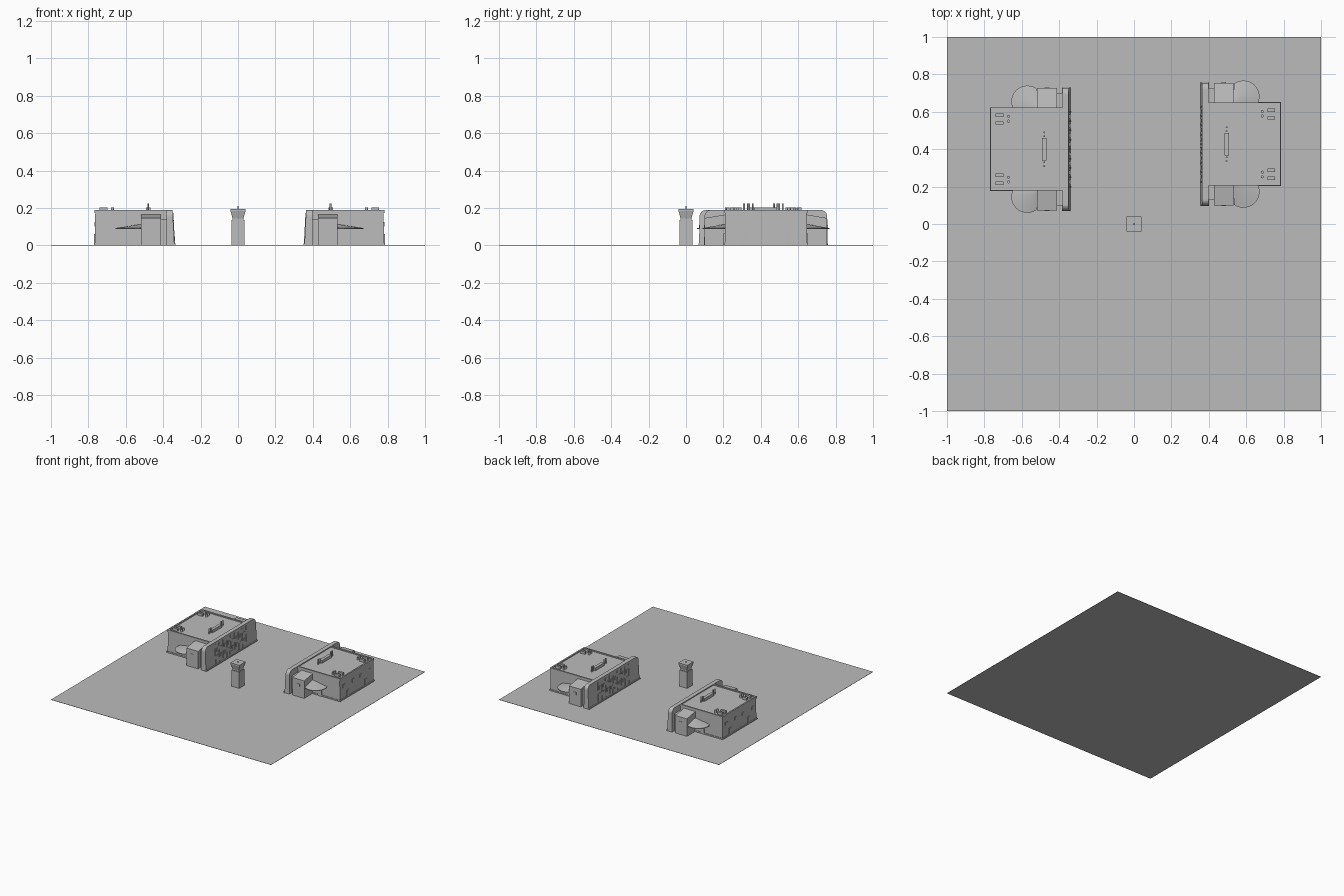
import bpy, bmesh, math
from mathutils import Vector

cube = bpy.data.objects.get("Cube")
if cube:
    bpy.data.objects.remove(cube, do_unlink=True)

grey = bpy.data.materials.new("plain grey")
grey.use_nodes = True
grey.diffuse_color = (0.5, 0.5, 0.5, 1)
grey.node_tree.nodes["Principled BSDF"].inputs["Base Color"].default_value = (0.5, 0.5, 0.5, 1)


def finish(name, bm):
    bmesh.ops.recalc_face_normals(bm, faces=bm.faces[:])
    mesh = bpy.data.meshes.new(name)
    bm.to_mesh(mesh)
    bm.free()
    mesh.materials.append(grey)
    obj = bpy.data.objects.new(name, mesh)
    bpy.context.collection.objects.link(obj)
    return obj


def loft(name, lower, upper):
    """Closed solid between two matching outlines."""
    bm = bmesh.new()
    a = [bm.verts.new(p) for p in lower]
    b = [bm.verts.new(p) for p in upper]
    n = len(a)
    bm.faces.new(a)
    bm.faces.new(b)
    for i in range(n):
        j = (i + 1) % n
        bm.faces.new((a[i], a[j], b[j], b[i]))
    return finish(name, bm)


def rect(x, y, hx, hy, z):
    return [Vector((x + i * hx, y + j * hy, z)) for i, j in ((-1, -1), (1, -1), (1, 1), (-1, 1))]


def ring(x, y, r, z, n=12):
    return [Vector((x + r * math.cos(math.tau * i / n), y + r * math.sin(math.tau * i / n), z))
            for i in range(n)]


class Building:
    """u runs back from the facade, v runs along it from the middle."""

    def __init__(self, side, x0, y0, flip):
        self.side, self.x0, self.y0, self.flip = side, x0, y0, flip

    def at(self, u, v, z):
        return Vector((self.x0 + self.flip * u, self.y0 + v, z))

    def solid(self, part, lower, upper):
        return loft(self.side + "_" + part, [self.at(*p) for p in lower], [self.at(*p) for p in upper])

    def box(self, part, u0, u1, v0, v1, z0, z1):
        base = ((u0, v0), (u1, v0), (u1, v1), (u0, v1))
        return self.solid(part, [(u, v, z0) for u, v in base], [(u, v, z1) for u, v in base])

    def cylinder(self, part, u, v, r, z0, z1):
        p = self.at(u, v, 0)
        return loft(self.side + "_" + part, ring(p.x, p.y, r, z0), ring(p.x, p.y, r, z1))

    def build(self):
        self.hall()
        self.facade()
        self.roof_equipment()
        for e in (-1, 1):
            self.wing(e)

    def hall(self):
        base = ((0.035, -0.22), (0.428, -0.22), (0.428, 0.22), (0.035, 0.22))
        self.solid("hall", [(u, v, 0) for u, v in base],
                   [(u - 0.003 * (u > 0.1), v * 0.99, 0.181) for u, v in base])
        self.box("back_plinth", 0.42, 0.433, -0.224, 0.224, 0, 0.012)
        self.box("back_parapet", 0.418, 0.43, -0.222, 0.222, 0.172, 0.189)
        for e in (-1, 1):
            v = sorted((e * 0.21, e * 0.222))
            self.box("side_parapet", 0.04, 0.42, *v, 0.172, 0.189)
            v = sorted((e * 0.216, e * 0.224))
            self.box("side_plinth", 0.04, 0.43, *v, 0, 0.012)
            # service doors and high windows in the back wall
            self.box("back_door", 0.424, 0.432, e * 0.118 - 0.015, e * 0.118 + 0.015, 0, 0.062)
            for k in (0.05, 0.17):
                self.box("back_window", 0.424, 0.43, e * k - 0.012, e * k + 0.012, 0.1, 0.125)

    def facade(self):
        # long leaning slab with rounded upper corners
        outline = [(-0.33, 0), (0.33, 0)]
        for e in (1, -1):
            arc = [(e * (0.295 + 0.033 * math.cos(t)), 0.153 + 0.036 * math.sin(t))
                   for t in (math.pi / 2 * i / 6 for i in range(7))]
            outline += arc if e > 0 else arc[::-1]
        self.solid("facade", [(0.002 + 0.05 * z, v, z) for v, z in outline],
                   [(0.047 - 0.01 * z, v, z) for v, z in outline])
        self.box("facade_plinth", -0.004, 0.01, -0.332, 0.332, 0, 0.01)
        # leaning ribs and windows between them
        for i in range(9):
            v = -0.2 + i * 0.05
            foot = ((-0.001, v - 0.004), (0.01, v - 0.004), (0.01, v + 0.004), (-0.001, v + 0.004))
            self.solid("facade_rib", [(a, b, 0) for a, b in foot], [(a + 0.0085, b, 0.172) for a, b in foot])
            if i < 8:
                for z in (0.055, 0.11):
                    u = 0.05 * z
                    self.box("facade_window", u, u + 0.01, v + 0.015, v + 0.035, z, z + 0.025)
        self.box("main_door", -0.001, 0.012, -0.02, 0.02, 0, 0.048)

    def roof_equipment(self):
        self.box("roof_vent", 0.13, 0.154, -0.06, 0.06, 0.178, 0.204)
        for e in (-1, 1):
            for v in (0.07, 0.09):
                self.cylinder("roof_mast", 0.142, e * v, 0.005, 0.178, 0.225)
            for v in (0.14, 0.182):
                self.box("roof_unit", 0.36, 0.402, e * v - 0.009, e * v + 0.009, 0.178, 0.202)
            for v in (0.15, 0.175):
                self.cylinder("roof_fan", 0.333, e * v, 0.008, 0.178, 0.202)

    def wing(self, e):
        # entrance block with a gently sloping top
        foot = ((0.075, 0.21), (0.18, 0.21), (0.18, 0.328), (0.075, 0.328))
        self.solid("entrance_block", [(u, e * v, 0) for u, v in foot],
                   [(u, e * v, 0.166 if v < 0.3 else 0.146) for u, v in foot])
        v = sorted((e * 0.215, e * 0.3))
        self.box("link_wall", 0.04, 0.08, *v, 0, 0.14)
        v = sorted((e * 0.215, e * 0.226))
        self.box("side_door", 0.233, 0.264, *v, 0, 0.064)
        v = sorted((e * 0.325, e * 0.331))
        self.box("block_window", 0.115, 0.14, *v, 0.09, 0.11)
        # rounded canopy tapering to a thin rim
        rim = [(0.175, 0.215)]
        for i in range(15):
            t = math.radians(125 - i * 11.3)
            rim.append((0.232 + 0.086 * math.cos(t), 0.255 + 0.085 * math.sin(t)))
        rim = [(max(u, 0.175), max(v, 0.215)) for u, v in rim]
        bm = bmesh.new()
        low = [bm.verts.new(self.at(u, e * v, 0.088)) for u, v in rim]
        top = [bm.verts.new(self.at(u, e * v, 0.114 if k == 0 else 0.093)) for k, (u, v) in enumerate(rim)]
        n = len(rim)
        bm.faces.new(low)
        for k in range(n):
            j = (k + 1) % n
            bm.faces.new((low[k], low[j], top[j], top[k]))
            if 0 < k < n - 1:
                bm.faces.new((top[0], top[k], top[j]))
        finish(self.side + "_canopy", bm)


# ground slab
loft("ground", rect(0, 0, 1, 1, 0), rect(0, 0, 1, 1, 0.002))

# the two facing buildings
Building("right", -0.338, 0.40, -1).build()
Building("left", 0.353, 0.427, 1).build()

# watch tower in the middle
loft("tower_shaft", rect(0, 0, 0.035, 0.035, 0), rect(0, 0, 0.034, 0.034, 0.135))
loft("tower_neck", rect(0, 0, 0.029, 0.029, 0.13), rect(0, 0, 0.029, 0.029, 0.146))
loft("tower_cabin", rect(0, 0, 0.029, 0.029, 0.144), rect(0, 0, 0.04, 0.04, 0.184))
loft("tower_roof", rect(0, 0, 0.04, 0.04, 0.184), rect(0, 0, 0.04, 0.04, 0.195))
loft("tower_antenna", ring(0, 0, 0.0025, 0.19, 8), ring(0, 0, 0.001, 0.218, 8))
